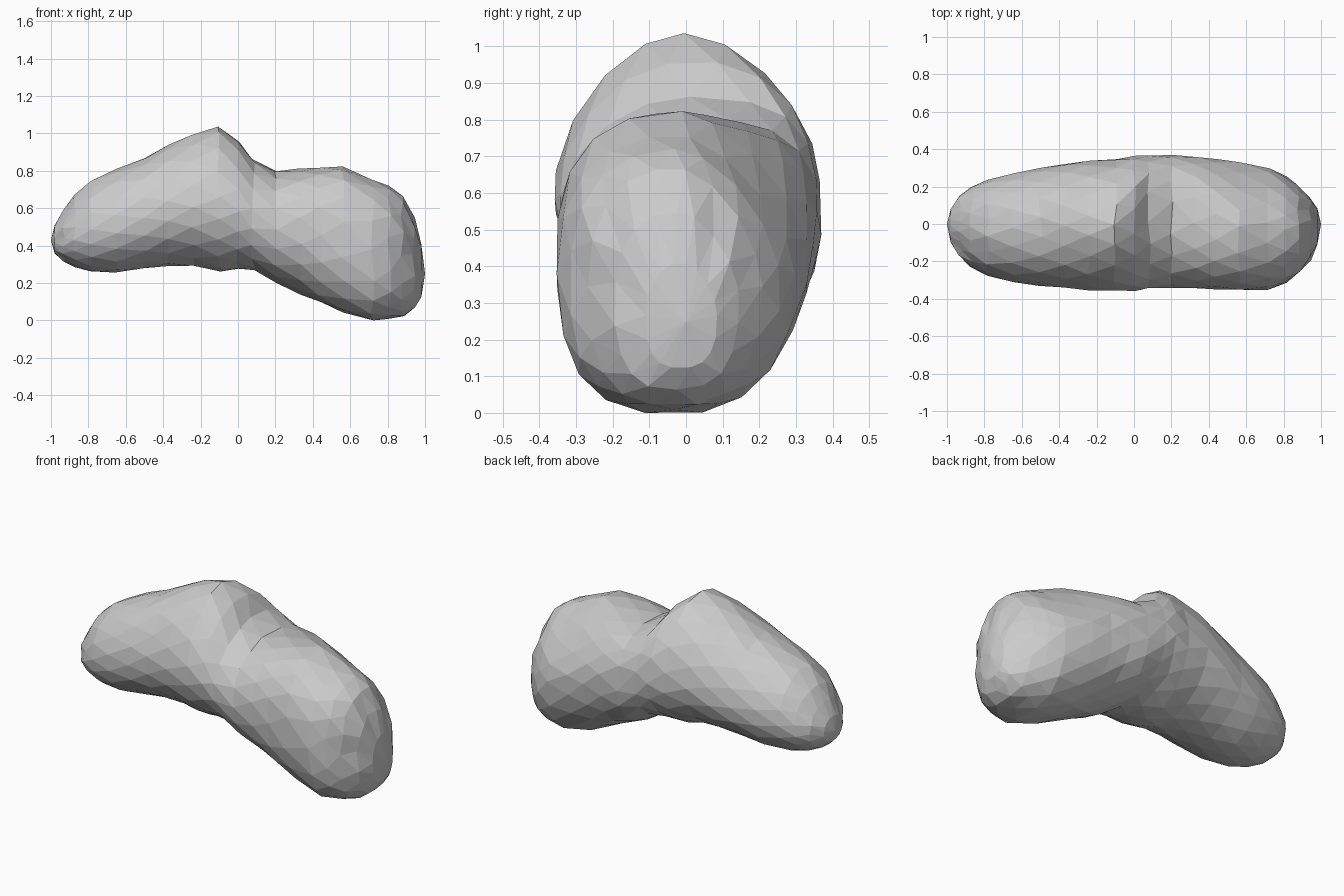
import bpy, bmesh, math, random

if "Cube" in bpy.data.objects:
    bpy.data.objects.remove(bpy.data.objects["Cube"])

random.seed(4)

# Body stations: x, bottom z, top z, front y, back y
STATIONS = [
    (-0.98, 0.36, 0.51, -0.10, 0.08),
    (-0.93, 0.315, 0.59, -0.175, 0.15),
    (-0.87, 0.285, 0.67, -0.23, 0.20),
    (-0.78, 0.262, 0.75, -0.275, 0.235),
    (-0.65, 0.258, 0.81, -0.312, 0.272),
    (-0.50, 0.278, 0.872, -0.332, 0.298),
    (-0.37, 0.292, 0.94, -0.342, 0.322),
    (-0.24, 0.292, 1.00, -0.355, 0.336),
    (-0.10, 0.265, 1.035, -0.361, 0.35),
    (0.00, 0.275, 0.96, -0.355, 0.362),
    (0.08, 0.27, 0.865, -0.345, 0.367),
    (0.20, 0.20, 0.80, -0.343, 0.369),
    (0.33, 0.145, 0.812, -0.346, 0.36),
    (0.44, 0.095, 0.82, -0.35, 0.348),
    (0.56, 0.045, 0.825, -0.356, 0.335),
    (0.72, 0.0, 0.76, -0.35, 0.297),
    (0.81, 0.01, 0.72, -0.318, 0.257),
    (0.88, 0.022, 0.67, -0.268, 0.207),
    (0.94, 0.065, 0.55, -0.195, 0.145),
    (0.98, 0.125, 0.41, -0.11, 0.085),
]
SEG = 18

# Section character: x, belly height ratio, roundness of
# front top, back top, front bottom, back bottom
SHAPE = [
    (-1.0, 0.47, 2.0, 2.0, 2.1, 2.1),
    (-0.6, 0.46, 2.0, 2.0, 2.0, 2.0),
    (-0.1, 0.44, 1.75, 1.85, 2.0, 2.0),
    (0.15, 0.47, 2.0, 3.1, 2.1, 2.0),
    (0.33, 0.50, 2.3, 2.3, 2.2, 2.0),
    (0.55, 0.50, 2.5, 1.5, 2.5, 2.2),
    (1.0, 0.50, 2.2, 1.7, 2.8, 2.6),
]


def shape_at(x):
    for a, b in zip(SHAPE, SHAPE[1:]):
        if x <= b[0]:
            t = (x - a[0]) / (b[0] - a[0])
            return [p + (q - p) * t for p, q in zip(a[1:], b[1:])]


def spow(v, p):
    return math.copysign(abs(v) ** p, v)


def ring(bm, i, x, zb, zt, yf, yb):
    """Egg-shaped cross-section with a different curve in each quadrant."""
    ratio, ft, bt, fb, bb = shape_at(x)
    cy, ry = (yf + yb) / 2, (yb - yf) / 2
    cz = zb + ratio * (zt - zb)
    verts = []
    for k in range(SEG):
        # even rings carry the crown and keel vertex, odd rings are staggered
        a = math.pi / 2 + 2 * math.pi * (k + 0.5 * (i % 2)) / SEG
        c, s = math.cos(a), math.sin(a)
        p = 2 / ((fb if c < 0 else bb) if s < 0 else (ft if c < 0 else bt))
        rz = zt - cz if s > 0 else cz - zb
        j = 1 + random.uniform(-0.004, 0.009)
        dx = random.uniform(-0.01, 0.01) if 0 < i < len(STATIONS) - 1 else 0
        verts.append(bm.verts.new((x + dx, cy + ry * spow(c, p) * j,
                                   cz + rz * spow(s, p) * j)))
    return verts


def build_body():
    bm = bmesh.new()
    rings = [ring(bm, i, *s) for i, s in enumerate(STATIONS)]
    # triangulated skin between staggered rings
    for i in range(len(rings) - 1):
        a, b = rings[i], rings[i + 1]
        for k in range(SEG):
            n = (k + 1) % SEG
            if i % 2 == 0:
                bm.faces.new((a[k], a[n], b[k]))
                bm.faces.new((a[n], b[n], b[k]))
            else:
                bm.faces.new((a[k], b[n], b[k]))
                bm.faces.new((a[k], a[n], b[n]))
    # blunt end tips
    for r, tip in ((rings[0], (-1, 0, 0.43)), (rings[-1], (1, 0, 0.25))):
        t = bm.verts.new(tip)
        for k in range(SEG):
            bm.faces.new((r[k], r[(k + 1) % SEG], t))
    bmesh.ops.recalc_face_normals(bm, faces=bm.faces)
    # rest on the ground plane
    low = min(v.co.z for v in bm.verts)
    bmesh.ops.translate(bm, verts=bm.verts, vec=(0, 0, -low))
    mesh = bpy.data.meshes.new("bean_rock")
    bm.to_mesh(mesh)
    bm.free()
    obj = bpy.data.objects.new("bean_rock", mesh)
    bpy.context.collection.objects.link(obj)


build_body()
